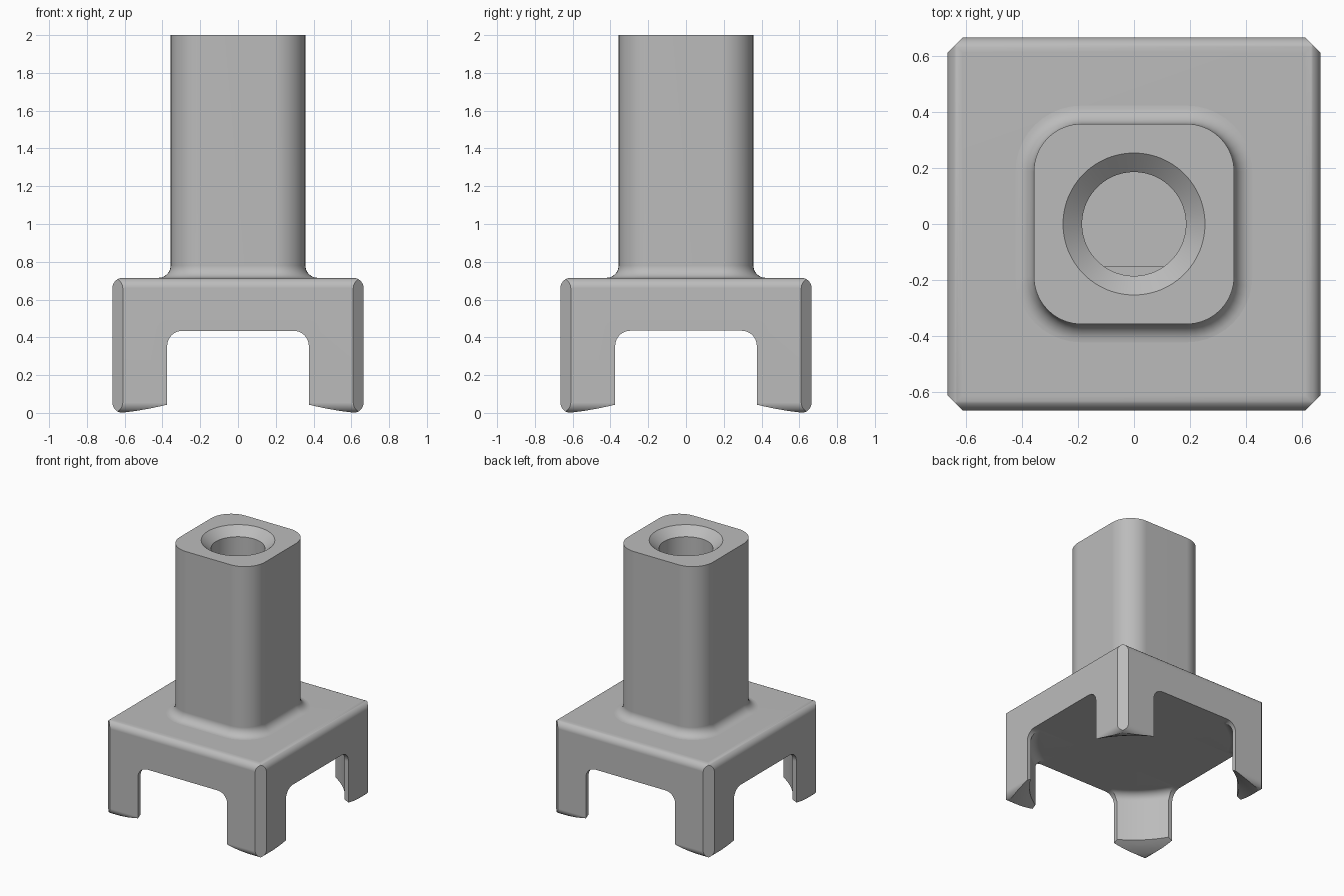
import bpy, bmesh, math
from mathutils import Vector

cube = bpy.data.objects.get("Cube")
if cube:
    bpy.data.objects.remove(cube, do_unlink=True)

HALF, BASE_TOP, EDGE = 0.665, 0.715, 0.055
SLOT, CEILING = 0.375, 0.435
TOWER, FLARE, BORE = 0.357, 0.065, 0.185

grey = bpy.data.materials.new("plain_grey")
grey.use_nodes = True
grey.diffuse_color = (0.5, 0.5, 0.5, 1)
grey.node_tree.nodes["Principled BSDF"].inputs["Base Color"].default_value = (0.5, 0.5, 0.5, 1)


def finish(bm, name):
    bmesh.ops.recalc_face_normals(bm, faces=bm.faces)
    mesh = bpy.data.meshes.new(name)
    bm.to_mesh(mesh)
    bm.free()
    mesh.materials.append(grey)
    obj = bpy.data.objects.new(name, mesh)
    bpy.context.collection.objects.link(obj)
    return obj


def loft(rings):
    """Closed solid through rings of equal point count."""
    bm = bmesh.new()
    rows = [[bm.verts.new(p) for p in ring] for ring in rings]
    n = len(rows[0])
    for low, high in zip(rows, rows[1:]):
        for i in range(n):
            j = (i + 1) % n
            bm.faces.new((low[i], low[j], high[j], high[i]))
    bm.faces.new(rows[0])
    bm.faces.new(rows[-1])
    return bm


def revolve(profile, name, steps=96):
    """Solid turned around z from (radius, height) points."""
    bm = bmesh.new()
    verts = [bm.verts.new((r, 0, z)) for r, z in profile]
    edges = [bm.edges.new(pair) for pair in zip(verts, verts[1:])]
    bmesh.ops.spin(bm, geom=verts + edges, cent=(0, 0, 0), axis=(0, 0, 1),
                   angle=math.tau, steps=steps)
    bmesh.ops.remove_doubles(bm, verts=bm.verts, dist=1e-5)
    return finish(bm, name)


def arc(cx, cy, r, start, end, n=8):
    angles = [math.radians(start + (end - start) * i / n) for i in range(n + 1)]
    return [(cx + r * math.cos(a), cy + r * math.sin(a)) for a in angles]


def rounded_square(half, r, z):
    c, pts = half - r, []
    for k, (sx, sy) in enumerate([(1, 1), (-1, 1), (-1, -1), (1, -1)]):
        pts += arc(sx * c, sy * c, r, 90 * k, 90 * k + 90, 10)
    return [(x, y, z) for x, y in pts]


def select_only(obj):
    bpy.ops.object.select_all(action='DESELECT')
    obj.select_set(True)
    bpy.context.view_layer.objects.active = obj


def cut(obj, cutter):
    cutter.hide_render = True
    mod = obj.modifiers.new("cut", 'BOOLEAN')
    mod.operation, mod.solver, mod.object = 'DIFFERENCE', 'EXACT', cutter
    select_only(obj)
    bpy.ops.object.modifier_apply(modifier=mod.name)
    bpy.data.objects.remove(cutter, do_unlink=True)


def smooth(obj):
    select_only(obj)
    bpy.ops.object.shade_smooth_by_angle(angle=math.radians(28))
    obj.modifiers.new("weighted_normals", 'WEIGHTED_NORMAL').keep_sharp = True


# Base block: rounded top and bottom edges
side = (arc(HALF - EDGE, EDGE, EDGE, -90, 0)
        + arc(HALF - EDGE, BASE_TOP - EDGE, EDGE, 0, 90))
bm = loft([[(h, h, z), (-h, h, z), (-h, -h, z), (h, -h, z)] for h, z in side])

# Chamfered upright corners
for sx in (1, -1):
    for sy in (1, -1):
        res = bmesh.ops.bisect_plane(
            bm, geom=bm.verts[:] + bm.edges[:] + bm.faces[:],
            plane_co=(sx * (HALF - EDGE), sy * HALF, 0),
            plane_no=Vector((sx, sy, 0)).normalized(), clear_outer=True)
        rim = [e for e in res["geom_cut"] if isinstance(e, bmesh.types.BMEdge)]
        bmesh.ops.edgenet_fill(bm, edges=rim)
base = finish(bm, "base")

# Slots through both directions leave four corner legs
for along_x in (True, False):
    top = CEILING if along_x else CEILING - 0.0004
    r = 0.08
    outline = ([(SLOT, -0.2)] + arc(SLOT - r, top - r, r, 0, 90)
               + arc(r - SLOT, top - r, r, 90, 180) + [(-SLOT, -0.2)])
    rings = [[(e, u, z) if along_x else (u, e, z) for u, z in outline] for e in (-1, 1)]
    cut(base, finish(loft(rings), "slot_cutter"))

# Round inner face of the legs with a flared lip at the feet
top, inner, r = CEILING - 0.0008, 0.735, 0.06
cavity = ([(0, -0.2), (1.0, -0.2), (1.0, -0.015), (0.88, 0.0), (0.84, 0.01), (0.8, 0.025),
           (0.765, 0.042), (inner, 0.06)]
          + arc(inner - r, top - r, r, 0, 90) + [(0, top)])
cut(base, revolve(cavity, "cavity_cutter"))
smooth(base)

# Tower with a flared foot
rings = []
for i in range(9):
    t = math.radians(90 * (1 - i / 8))
    grow = FLARE * (1 - math.cos(t))
    rings.append(rounded_square(TOWER + grow, 0.17 + grow, BASE_TOP + FLARE * (1 - math.sin(t))))
rings.append(rounded_square(TOWER, 0.17, 2.0))
tower = finish(loft(rings), "tower")

# Countersunk blind bore
floor = 0.9
cut(tower, revolve([(0, floor), (BORE, floor), (BORE, 1.94), (0.253, 2.0), (0.31, 2.05),
                    (0, 2.05)], "bore_cutter"))
smooth(tower)

# Flat segment along one side of the bore
a = math.degrees(math.asin(0.15 / BORE))
segment = arc(0, 0, BORE + 0.001, 180 + a, 360 - a, 12)
flat = finish(loft([[(x, y, z) for x, y in segment] for z in (floor - 0.01, 1.5)]), "bore_flat")
smooth(flat)
